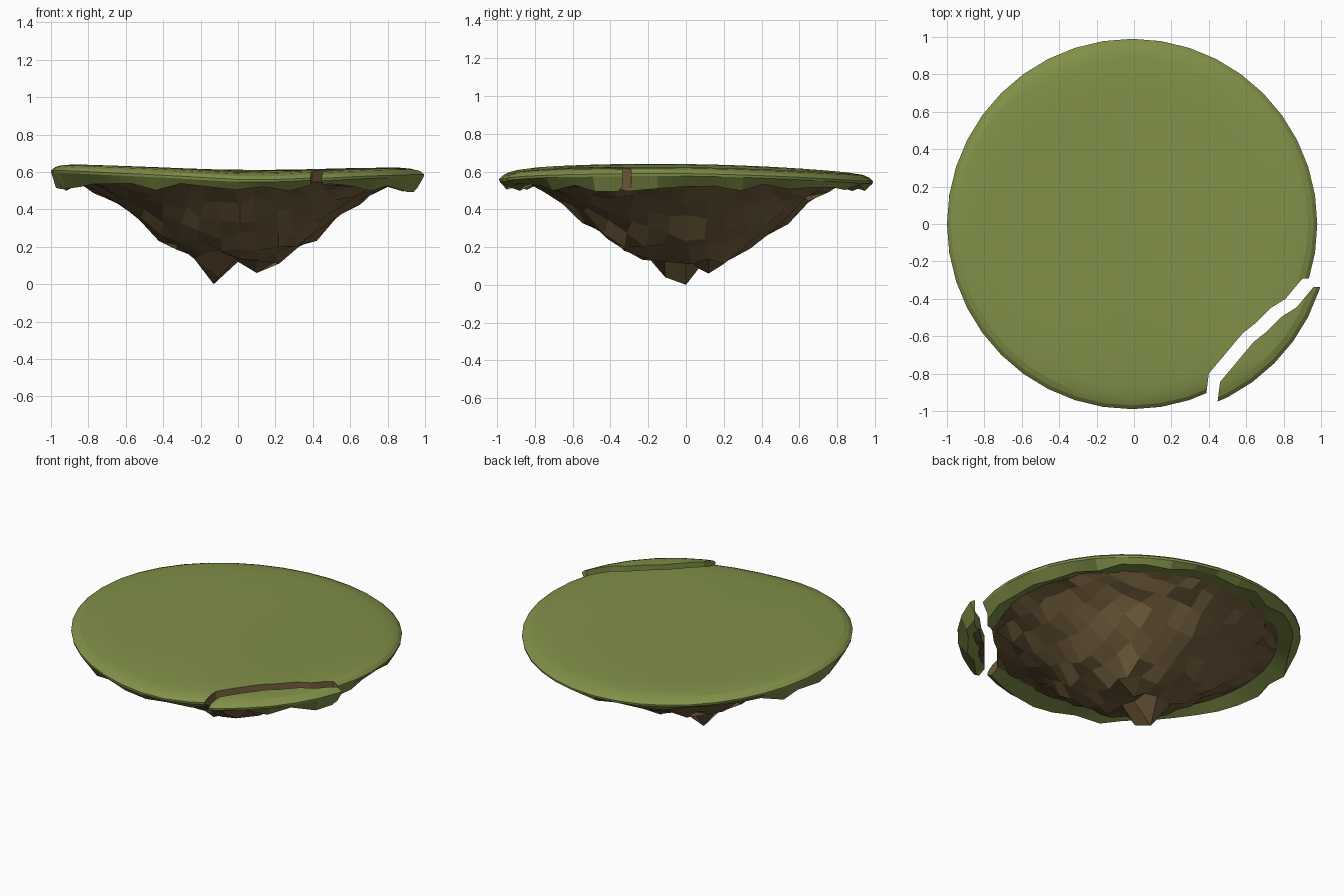
import bpy, bmesh, math, random

if "Cube" in bpy.data.objects:
    bpy.data.objects.remove(bpy.data.objects["Cube"])


def mat(name, c):
    m = bpy.data.materials.new(name)
    m.diffuse_color = (*c, 1)
    m.use_nodes = True
    m.node_tree.nodes["Principled BSDF"].inputs["Base Color"].default_value = m.diffuse_color
    return m


GRASS = mat("grass", (0.22, 0.28, 0.065))
EARTH = mat("earth", (0.175, 0.115, 0.048))


def height(x, y):
    # gently saddled meadow with a dip at the front
    dip = 0.018 * math.exp(-((x - 0.1) ** 2 + (y + 0.95) ** 2) / 0.12)
    return 0.608 + 0.036 * x * x - 0.009 * x - 0.014 * y - dip


def finish(name, bm, material):
    bmesh.ops.recalc_face_normals(bm, faces=bm.faces)
    me = bpy.data.meshes.new(name)
    bm.to_mesh(me)
    bm.free()
    me.materials.append(material)
    ob = bpy.data.objects.new(name, me)
    bpy.context.collection.objects.link(ob)
    return ob


def make_grass(name):
    # turf disc: meadow, rounded rim, ragged hanging hem, underside
    random.seed(3)
    n = 40
    hem = [(random.uniform(0.91, 0.965), random.uniform(0.495, 0.54)) for _ in range(n)]
    rings = [(0.2, 0), (0.4, 0), (0.6, 0), (0.76, -0.001), (0.88, -0.005), (0.94, -0.014),
             (0.97, -0.027), (0.99, -0.045), (0.988, -0.058), None, (0.80, -0.055), (0.4, -0.05)]
    bm = bmesh.new()
    loops = []
    for ring in rings:
        loop = []
        for i in range(n):
            a = 2 * math.pi * i / n
            r, dz = ring or (hem[i][0], 0)
            x, y = r * math.cos(a) - 0.01, r * math.sin(a)
            z = height(x, y) + dz if ring else min(hem[i][1], height(x, y) - 0.07)
            loop.append(bm.verts.new((x, y, z)))
        loops.append(loop)
    for a, b in zip(loops, loops[1:]):
        for i in range(n):
            j = (i + 1) % n
            bm.faces.new((a[i], a[j], b[j], b[i]))
    for loop, z in ((loops[0], 0.608), (loops[-1], 0.557)):
        c = bm.verts.new((-0.01, 0, z))
        for i in range(n):
            bm.faces.new((c, loop[i], loop[(i + 1) % n]))
    return finish(name, bm, GRASS)


PROFILE = [(0, 0.13), (0.2, 0.14), (0.36, 0.205), (0.48, 0.29), (0.6, 0.405),
           (0.72, 0.495), (0.86, 0.55), (1.2, 0.56)]


def depth(r):
    for (r0, z0), (r1, z1) in zip(PROFILE, PROFILE[1:]):
        if r <= r1:
            return z0 + (z1 - z0) * (r - r0) / (r1 - r0)


def make_rock(name):
    # faceted underside: square grid bent into a disc, jittered, with hanging tips
    random.seed(11)
    n = 16
    bm = bmesh.new()
    grid = []
    for i in range(n + 1):
        row = []
        for j in range(n + 1):
            u, v = 2 * i / n - 1, 2 * j / n - 1
            x, y = u * math.sqrt(1 - v * v / 2), v * math.sqrt(1 - u * u / 2)
            bulge = math.exp(-((math.atan2(y, x) + 0.72) / 0.3) ** 2)
            edge = i in (0, n) or j in (0, n)
            s = 0.86 + 0.06 * bulge * math.hypot(x, y) ** 4
            x, y = x * s, y * s
            z = depth(math.hypot(x, y))
            if not edge:
                x += random.uniform(-0.018, 0.018)
                y += random.uniform(-0.018, 0.018)
                z += random.uniform(-0.025, 0.025)
            z = min(z, height(x, y) - 0.045) - 0.015 * bulge * (math.hypot(x, y) > 0.7)
            row.append(bm.verts.new((x, y, z)))
        grid.append(row)
    tips = [(-0.13, 0, 0), (-0.1, -0.11, 0.04), (0.1, 0.12, 0.06), (0.22, 0.2, 0.11),
            (0.0, 0.0, 0.12), (-0.26, 0.02, 0.17), (0.22, 0.03, 0.11)]
    free = [v for row in grid[1:-1] for v in row[1:-1]]
    for t in tips:
        v = min(free, key=lambda w: math.hypot(w.co.x - t[0], w.co.y - t[1]))
        v.co = t
        free.remove(v)
    for i in range(n):
        for j in range(n):
            bm.faces.new((grid[i][j], grid[i + 1][j], grid[i + 1][j + 1], grid[i][j + 1]))
    # hidden cap inside the turf
    c = bm.verts.new((0, 0, 0.565))
    for e in [e for e in bm.edges if e.is_boundary]:
        bm.faces.new((e.verts[0], e.verts[1], c))
    return finish(name, bm, EARTH)


# crack line, closed far outside to form the cutting prism
CRACK = [(0.37, -1.3), (0.385, -0.92), (0.40, -0.80), (0.58, -0.585), (0.65, -0.53),
         (0.73, -0.45), (0.81, -0.40), (0.90, -0.292), (1.4, -0.285), (1.4, -1.3)]


def make_cutter(material):
    bm = bmesh.new()
    lo = [bm.verts.new((x, y, -0.3)) for x, y in CRACK]
    hi = [bm.verts.new((x, y, 1.0)) for x, y in CRACK]
    bm.faces.new(lo)
    bm.faces.new(hi)
    for i in range(len(CRACK)):
        j = (i + 1) % len(CRACK)
        bm.faces.new((lo[i], lo[j], hi[j], hi[i]))
    ob = finish("crack_cutter", bm, material)
    ob.hide_render = True
    return ob


def activate(ob):
    bpy.ops.object.select_all(action='DESELECT')
    ob.select_set(True)
    bpy.context.view_layer.objects.active = ob


def cut(ob, operation, wall):
    cutter = make_cutter(wall)
    m = ob.modifiers.new("crack", 'BOOLEAN')
    m.operation = operation
    m.solver = 'EXACT'
    m.material_mode = 'TRANSFER'
    m.object = cutter
    activate(ob)
    bpy.ops.object.modifier_apply(modifier=m.name)
    bpy.data.objects.remove(cutter)


# main island and the broken-off shard, slid outward
main_grass = make_grass("island_grass")
cut(main_grass, 'DIFFERENCE', EARTH)
main_rock = make_rock("island_rock")
cut(main_rock, 'DIFFERENCE', EARTH)
shard_grass = make_grass("shard_grass")
cut(shard_grass, 'INTERSECT', GRASS)
shard_rock = make_rock("shard_rock")
cut(shard_rock, 'INTERSECT', EARTH)
for ob in (shard_grass, shard_rock):
    ob.location = (0.06, -0.045, -0.003)

# soft meadow with crisp rim
for ob in (main_grass, shard_grass):
    activate(ob)
    bpy.ops.object.shade_smooth_by_angle(angle=math.radians(15))
